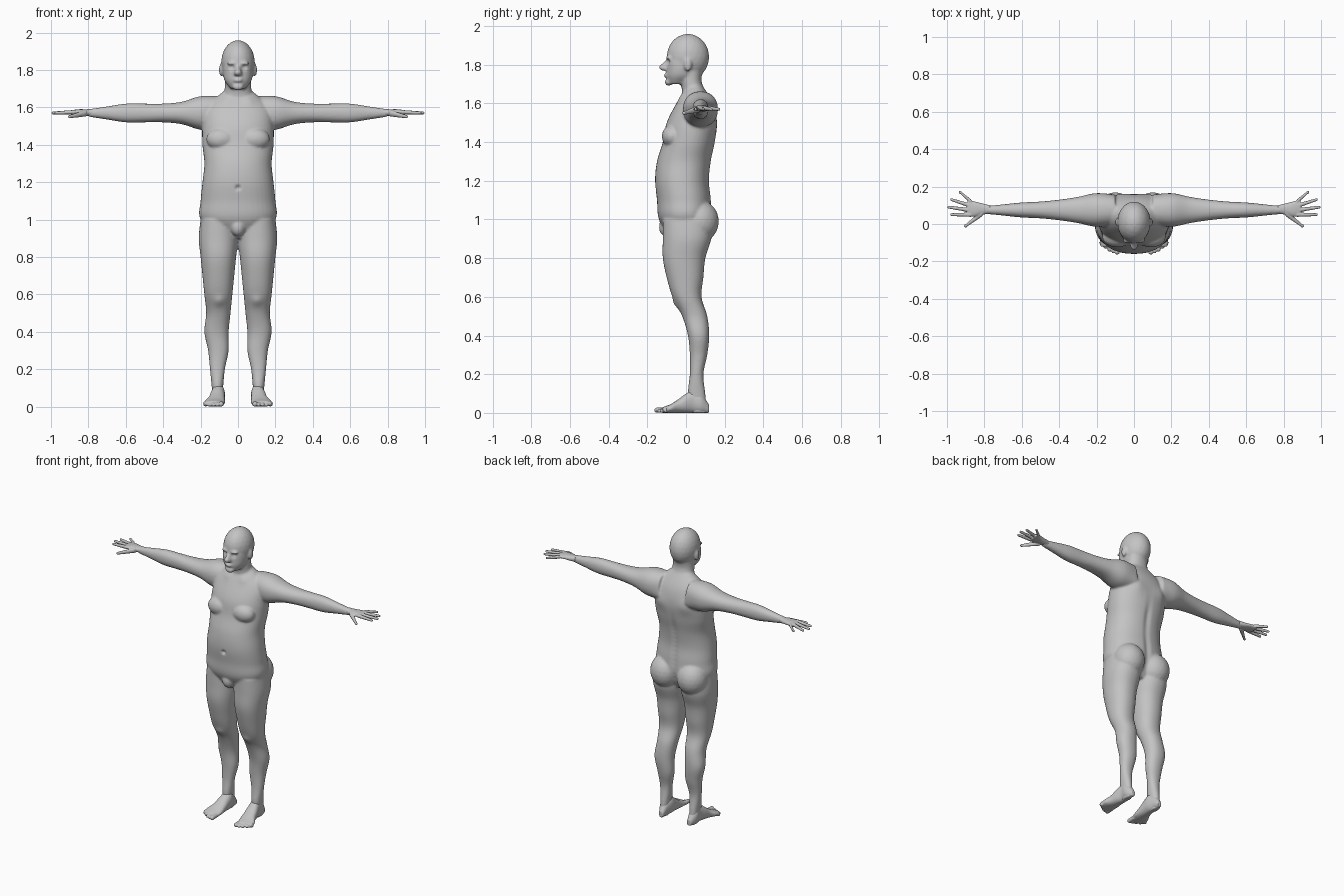
import bpy
import bmesh
import math
from mathutils import Matrix, Vector

if "Cube" in bpy.data.objects:
    bpy.data.objects.remove(bpy.data.objects["Cube"], do_unlink=True)

skin = bpy.data.materials.new("matte_grey")
skin.use_nodes = True
grey = (.55, .55, .55, 1)
skin.diffuse_color = grey
skin.node_tree.nodes["Principled BSDF"].inputs["Base Color"].default_value = grey


def spline(before, start, end, after, t):
    """Catmull-Rom value between start and end."""
    pull_in, pull_out = (end - before) / 2, (after - start) / 2
    ease = t * t * (3 - 2 * t)
    return (start + (end - start) * ease
            + pull_in * t * (1 - t) ** 2 - pull_out * t * t * (1 - t))


def refine(sections, steps=5):
    """Insert smooth in-between sections."""
    padded = [sections[0], *sections, sections[-1]]
    rows = []
    for group in zip(padded, padded[1:], padded[2:], padded[3:]):
        for i in range(steps):
            rows.append([spline(*values, i / steps) for values in zip(*group)])
    return rows + [sections[-1]]


def loft(bm, axis, start, step, sections, side=1, sharpness=2.2, count=40):
    """Loft evenly spaced rounded sections (min, max, min, max) along an axis."""
    rings = []
    rows = refine([(start + step * i, *s) for i, s in enumerate(sections)])
    for along, u_min, u_max, v_min, v_max in rows:
        ring = []
        for i in range(count):
            angle = math.tau * i / count
            c, s = math.cos(angle), math.sin(angle)
            c = math.copysign(abs(c) ** (2 / sharpness), c)
            s = math.copysign(abs(s) ** (2 / sharpness), s)
            point = [(u_min + u_max + c * (u_max - u_min)) / 2,
                     (v_min + v_max + s * (v_max - v_min)) / 2]
            point.insert("xyz".index(axis), along)
            point[0] *= side
            ring.append(bm.verts.new(point))
        rings.append(ring)
    for lower, upper in zip(rings, rings[1:]):
        for i in range(count):
            bm.faces.new((lower[i - 1], lower[i], upper[i], upper[i - 1]))
    bm.faces.new(rings[0])
    bm.faces.new(rings[-1])


def centred(sections):
    """Expand (half width, front, back) to a symmetric section."""
    return [(-half, half, front, back) for half, front, back in sections]


def ball(bm, centre, radii, side=1):
    x, y, z = centre
    place = Matrix.Translation((x * side, y, z)) @ Matrix.Diagonal((*radii, 1))
    bmesh.ops.create_icosphere(bm, subdivisions=3, radius=1, matrix=place)


def digit(bm, axis, base, tip, thick, thin, side):
    """Tapered finger or toe with a rounded tip."""
    k = "xyz".index(axis)
    sections = []
    for point, radius in ((base, thick), (tip, thin)):
        u, v = [value for i, value in enumerate(point) if i != k]
        sections.append((u - radius, u + radius, v - radius, v + radius))
    loft(bm, axis, base[k], tip[k] - base[k], sections, side, 2, 16)
    ball(bm, tip, (thin, thin, thin), side)


def fuse(name, bm, voxel, rounds, brushes=()):
    """Weld overlapping volumes into one skin, then sculpt soft details."""
    bmesh.ops.recalc_face_normals(bm, faces=bm.faces[:])
    blockout = bpy.data.meshes.new(name + "_blockout")
    bm.to_mesh(blockout)
    bm.free()
    obj = bpy.data.objects.new(name, blockout)
    bpy.context.collection.objects.link(obj)
    weld = obj.modifiers.new("weld", "REMESH")
    weld.mode = "VOXEL"
    weld.voxel_size = voxel
    soften = obj.modifiers.new("soften", "SMOOTH")
    soften.iterations = rounds
    graph = bpy.context.evaluated_depsgraph_get()
    mesh = bpy.data.meshes.new_from_object(obj.evaluated_get(graph))
    obj.modifiers.clear()
    obj.data = mesh
    bpy.data.meshes.remove(blockout)
    for centre, radius, push in brushes:
        for vert in mesh.vertices:
            distance = (vert.co - Vector(centre)).length / radius
            if distance < 3:
                vert.co += Vector(push) * math.exp(-distance * distance)
    mesh.materials.clear()
    mesh.materials.append(skin)
    mesh.shade_smooth()


body = bmesh.new()

# Torso from crotch to collar
loft(body, "z", .9, .1, centred([
    (.09, -.08, .08), (.2, -.14, .13), (.2, -.15, .13), (.19, -.16, .12), (.18, -.15, .13),
    (.19, -.12, .15), (.19, -.1, .16), (.17, -.05, .14), (.06, .01, .08)]))
ball(body, (0, -.1, .96), (.04, .04, .05))

# Neck, skull and face
loft(body, "z", 1.6, .06, centred([
    (.12, -.02, .13), (.08, -.02, .1), (.07, -.03, .08), (.07, -.04, .09)]))
ball(body, (0, .01, 1.84), (.09, .11, .12))
loft(body, "z", 1.7, .04, centred([
    (.04, -.09, 0), (.07, -.1, .05), (.08, -.1, .07), (.08, -.1, .08), (.07, -.09, .08)]))

# Nose, lips and chin
loft(body, "z", 1.77, .02, centred([
    (.02, -.13, -.08), (.02, -.14, -.08), (.01, -.12, -.08), (.01, -.1, -.08)]))
for height in (1.74, 1.75):
    ball(body, (0, -.1, height), (.025, .016, .006))
ball(body, (0, -.09, 1.71), (.03, .02, .02))

leg = [(.09, .13, .03, .11), (.08, .14, .01, .1), (.07, .15, .02, .09), (.05, .16, .02, .11),
       (.05, .18, .01, .12), (.04, .17, -.02, .11), (.03, .18, -.07, .08), (.02, .19, -.1, .09),
       (.01, .2, -.12, .1), (0, .21, -.12, .13), (.01, .2, -.12, .13)]
# Arm half depth and half height about its straight axis
arm = [(.08, .09), (.09, .09), (.07, .06), (.055, .05), (.045, .05), (.04, .05), (.03, .035), (.02, .02)]
arm_y, arm_z = .075, 1.57

for side in (1, -1):
    # Ears, brows, chest and buttocks
    ball(body, (.09, .01, 1.8), (.012, .02, .035), side)
    ball(body, (.03, -.09, 1.835), (.03, .015, .01), side)
    ball(body, (.09, -.07, 1.43), (.08, .055, .06), side)
    ball(body, (.1, .07, .99), (.1, .1, .11), side)
    loft(body, "z", 0, .1, leg, side)
    loft(body, "x", .1, .1, [(arm_y - d, arm_y + d, arm_z - h, arm_z + h) for d, h in arm], side)

# Navel, spine groove and the cleft below it
brushes = [((0, -.16, 1.17), .012, (0, .015, 0))]
for i in range(20):
    brushes.append(((0, .13, .92 + .03 * i), .02, (0, -.007, 0)))
for side in (1, -1):
    brushes += [((x * side, y, z), radius, (0, push, 0)) for x, y, z, radius, push in (
        (.034, -.096, 1.814, .014, .014),   # eye socket
        (.034, -.085, 1.812, .009, -.006),  # eyelid
        (.1, .15, 1.5, .05, .01),           # shoulder blade
        (.06, -.02, 1.63, .03, -.006),      # collar bone
        (.1, -.06, .56, .03, -.01))]        # kneecap
fuse("body", body, .0065, 8, brushes)

for side, label in ((1, "left"), (-1, "right")):
    # Palm with a fan of four fingers and a lower thumb
    hand = bmesh.new()
    loft(hand, "x", .77, .04, [
        (.055, .1, 1.553, 1.593), (.05, .11, 1.555, 1.59),
        (.04, .12, 1.56, 1.59), (.04, .13, 1.56, 1.585)], side)
    for i in range(4):
        reach = .99 - .015 * (i - 1) ** 2
        digit(hand, "x", (.87, .05 + .023 * i, 1.575), (reach, .05 + .04 * i, 1.57), .012, .008, side)
    digit(hand, "x", (.81, .06, 1.57), (.9, -.01, 1.55), .018, .009, side)
    fuse(label + "_hand", hand, .0035, 3)

    # Foot from heel to ball, then five toes
    foot = bmesh.new()
    loft(foot, "y", .12, -.04, [(inner, outer, 0, top) for inner, outer, top in (
        (.09, .12, .04), (.08, .14, .1), (.07, .14, .12), (.07, .15, .1),
        (.07, .16, .07), (.07, .18, .045), (.08, .18, .03))], side)
    for i in range(5):
        x, thin = .09 + .021 * i, .01 if i else .014
        digit(foot, "y", (x, -.1, .016), (x, .003 * i * i - .15, thin), .014, thin, side)
    fuse(label + "_foot", foot, .004, 4)
